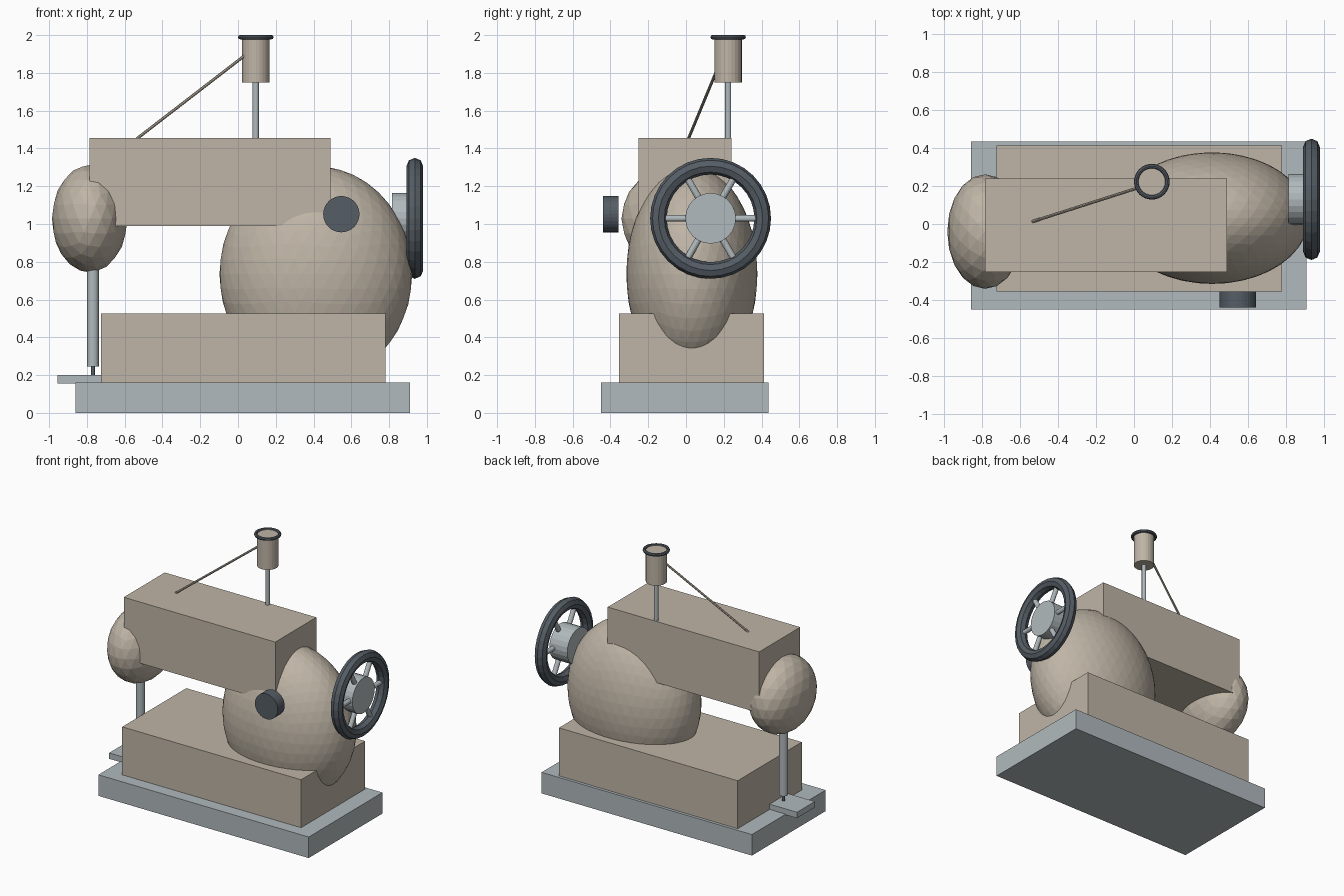
import bpy, math
from mathutils import Vector

if "Cube" in bpy.data.objects:
    bpy.data.objects.remove(bpy.data.objects["Cube"])


def material(name, rgb):
    m = bpy.data.materials.new(name)
    m.diffuse_color = (*rgb, 1)
    m.use_nodes = True
    m.node_tree.nodes["Principled BSDF"].inputs["Base Color"].default_value = m.diffuse_color
    return m


CREAM = material("cream", (0.52, 0.46, 0.38))
STEEL = material("steel", (0.44, 0.49, 0.51))
DARK = material("dark_steel", (0.09, 0.11, 0.13))


def finish(name, mat):
    o = bpy.context.object
    o.name = name
    o.data.materials.append(mat)
    return o


def box(name, lo, hi, mat):
    lo, hi = Vector(lo), Vector(hi)
    bpy.ops.mesh.primitive_cube_add(size=1, location=(lo + hi) / 2)
    o = finish(name, mat)
    o.scale = hi - lo
    return o


def rod(name, a, b, r, mat, sides=24):
    a, b = Vector(a), Vector(b)
    rot = (b - a).to_track_quat('Z', 'Y').to_euler()
    bpy.ops.mesh.primitive_cylinder_add(vertices=sides, radius=r, depth=(b - a).length,
                                        location=(a + b) / 2, rotation=rot)
    return finish(name, mat)


def ellipsoid(name, centre, radii, mat, level):
    bpy.ops.mesh.primitive_ico_sphere_add(subdivisions=level, radius=1, location=centre)
    o = finish(name, mat)
    o.scale = radii
    return o


def ring(name, centre, major, minor, mat, rot=(0, 0, 0)):
    bpy.ops.mesh.primitive_torus_add(major_radius=major, minor_radius=minor, major_segments=32,
                                     minor_segments=8, location=centre, rotation=rot)
    return finish(name, mat)


# Base, bed and upper arm
box("base_plate", (-0.86, -0.45, 0), (0.91, 0.436, 0.16), STEEL)
box("bed", (-0.725, -0.356, 0.155), (0.78, 0.414, 0.525), CREAM)
box("arm", (-0.785, -0.252, 0.99), (0.49, 0.241, 1.455), CREAM)

# Rounded pillar and needle head
ellipsoid("pillar", (0.412, 0.031, 0.735), (0.51, 0.347, 0.57), CREAM, 4)
ellipsoid("head", (-0.785, -0.04, 1.028), (0.2, 0.302, 0.284), CREAM, 3)

# Needle bar, needle and needle plate
rod("needle_bar", (-0.768, -0.075, 0.245), (-0.768, -0.075, 0.85), 0.031, STEEL)
rod("needle", (-0.768, -0.075, 0.19), (-0.768, -0.075, 0.25), 0.011, DARK, 12)
box("needle_plate", (-0.955, -0.185, 0.155), (-0.72, 0.03, 0.2), STEEL)

# Front dial
rod("dial", (0.547, -0.357, 1.052), (0.547, -0.44, 1.052), 0.096, DARK, 32)

# Hand wheel: rim, hub and six spokes
WX, WY, WZ = 0.936, 0.13, 1.03
ring("wheel_rim", (WX, WY, WZ), 0.276, 0.044, DARK, (0, math.pi / 2, 0))
rod("wheel_hub", (0.815, WY, WZ), (0.965, WY, WZ), 0.134, STEEL)
for i in range(6):
    a = i * math.pi / 3
    d = Vector((0, math.cos(a), math.sin(a)))
    c = Vector((WX, WY, WZ))
    rod(f"wheel_spoke_{i + 1}", c + d * 0.1, c + d * 0.265, 0.018, STEEL, 12)

# Thread spool on its pin
SX, SY = 0.094, 0.223
rod("spool_pin", (SX, SY, 1.44), (SX, SY, 1.8), 0.016, STEEL, 16)
rod("spool", (SX, SY, 1.75), (SX, SY, 1.99), 0.073, CREAM)
ring("spool_rim", (SX, SY, 1.989), 0.082, 0.012, DARK)
rod("thread", (-0.535, 0.013, 1.452), (0.05, 0.2, 1.903), 0.008, CREAM, 8)
